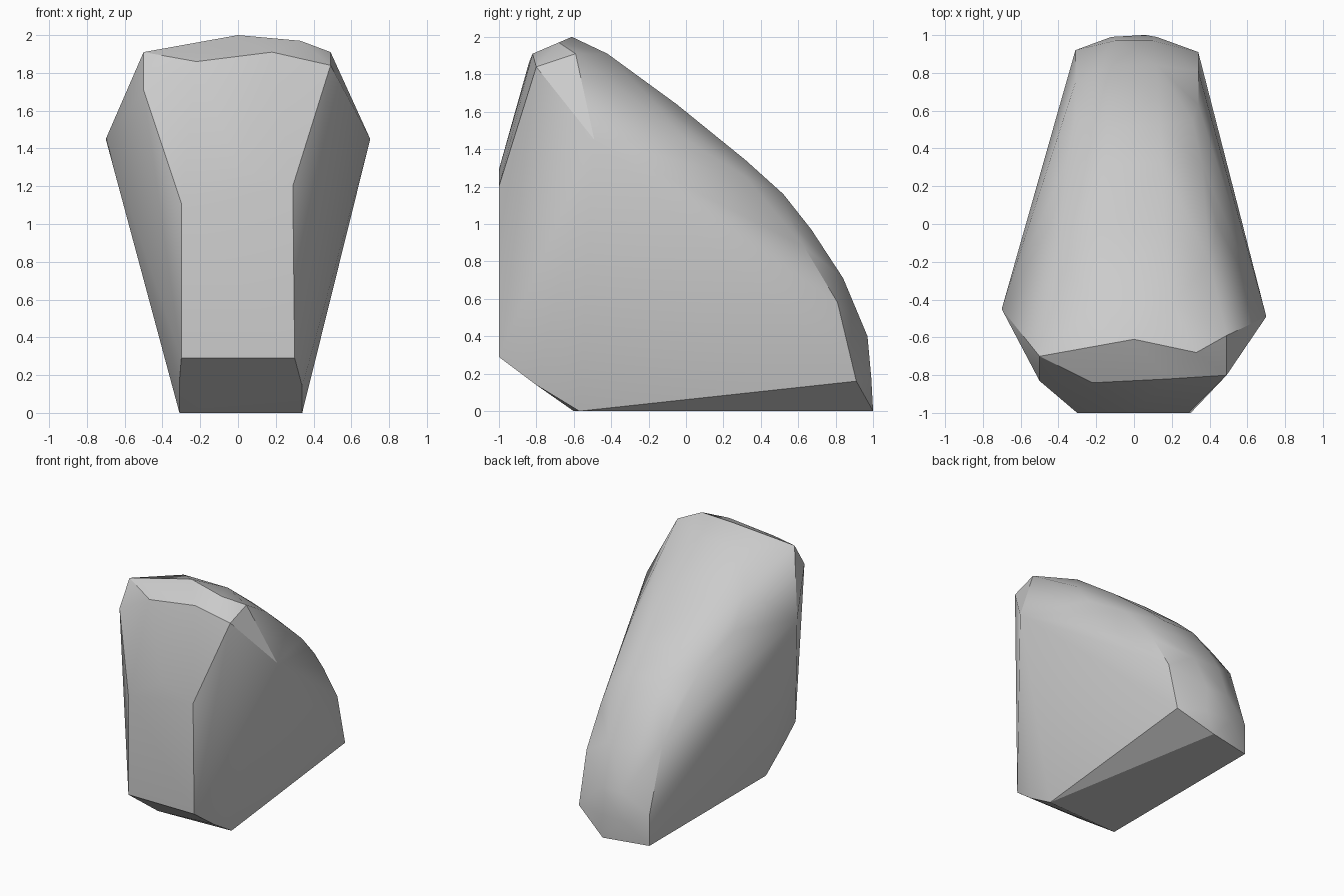
import bpy
import bmesh
import math

cube = bpy.data.objects.get("Cube")
if cube:
    bpy.data.objects.remove(cube, do_unlink=True)


def make_material(name, shade):
    """One plain grey surface colour."""
    colour = (shade, shade, shade, 1)
    material = bpy.data.materials.new(name)
    material.use_nodes = True
    material.diffuse_color = colour
    material.node_tree.nodes["Principled BSDF"].inputs["Base Color"].default_value = colour
    return material


def mirrored(half_width, y, z):
    """Return the matching corners on both sides of the stone."""
    return [(side * half_width, y, z) for side in (-1, 1)]


def build_hull(name, corners, material):
    """Wrap a tight convex skin around the corners."""
    bm = bmesh.new()
    for corner in corners:
        bm.verts.new(corner)
    result = bmesh.ops.convex_hull(bm, input=bm.verts[:])
    spare = {v for key in ("geom_interior", "geom_unused")
             for v in result[key] if isinstance(v, bmesh.types.BMVert)}
    bmesh.ops.delete(bm, geom=list(spare), context="VERTS")
    bmesh.ops.recalc_face_normals(bm, faces=bm.faces[:])
    mesh = bpy.data.meshes.new(name)
    bm.to_mesh(mesh)
    bm.free()
    mesh.materials.append(material)
    stone = bpy.data.objects.new(name, mesh)
    bpy.context.collection.objects.link(stone)
    return stone


corners = []

# Flat front, chamfered underneath
corners += mirrored(.3, -1, .29)
corners += [(-.3, -1, 1.11), (.29, -1, 1.2), (0, -1, 1.29)]
corners += [(-.31, -.83, .17), (.34, -.8, .14)]

# Base and the lifted back corner
corners += [(-.31, -.6, 0), (.34, -.57, 0), (-.31, .92, 0), (.06, 1, 0)]
corners += [(.34, .91, .16), (-.31, .92, .25)]

# Widest side points
corners += [(-.7, -.45, 1.45), (.7, -.49, 1.45)]

# Bevelled top rim
corners += [(-.5, -.83, 1.71), (-.5, -.7, 1.91), (-.22, -.84, 1.86), (.18, -.82, 1.91)]
corners += [(0, -.61, 2), (.33, -.68, 1.97), (.49, -.8, 1.84), (.49, -.59, 1.91)]

# Back corner edges
corners += [(-.31, .75, .77), (.34, .81, .58), (.34, .63, .88)]

# Curved back: crest half width, y, z
crest = [(.2, -.42, 1.91), (.16, -.05, 1.64), (.15, .32, 1.34), (.14, .52, 1.16),
         (.13, .67, .97), (.12, .84, .71), (.1, .97, .4), (.12, .99, .18)]
for ring in crest:
    corners += mirrored(*ring)

# Rounded shoulders beside the crest
shoulders = [(.4, -.2, 1.68), (.44, 0, 1.45), (.36, .32, 1.25), (.31, .55, 1.03)]
for ring in shoulders:
    corners += mirrored(*ring)

stone = build_hull("stone", corners, make_material("stone grey", .6))

# Soft shading that keeps the hard edges
bpy.ops.object.select_all(action="DESELECT")
stone.select_set(True)
bpy.context.view_layer.objects.active = stone
bpy.ops.object.shade_smooth_by_angle(angle=math.radians(30))
